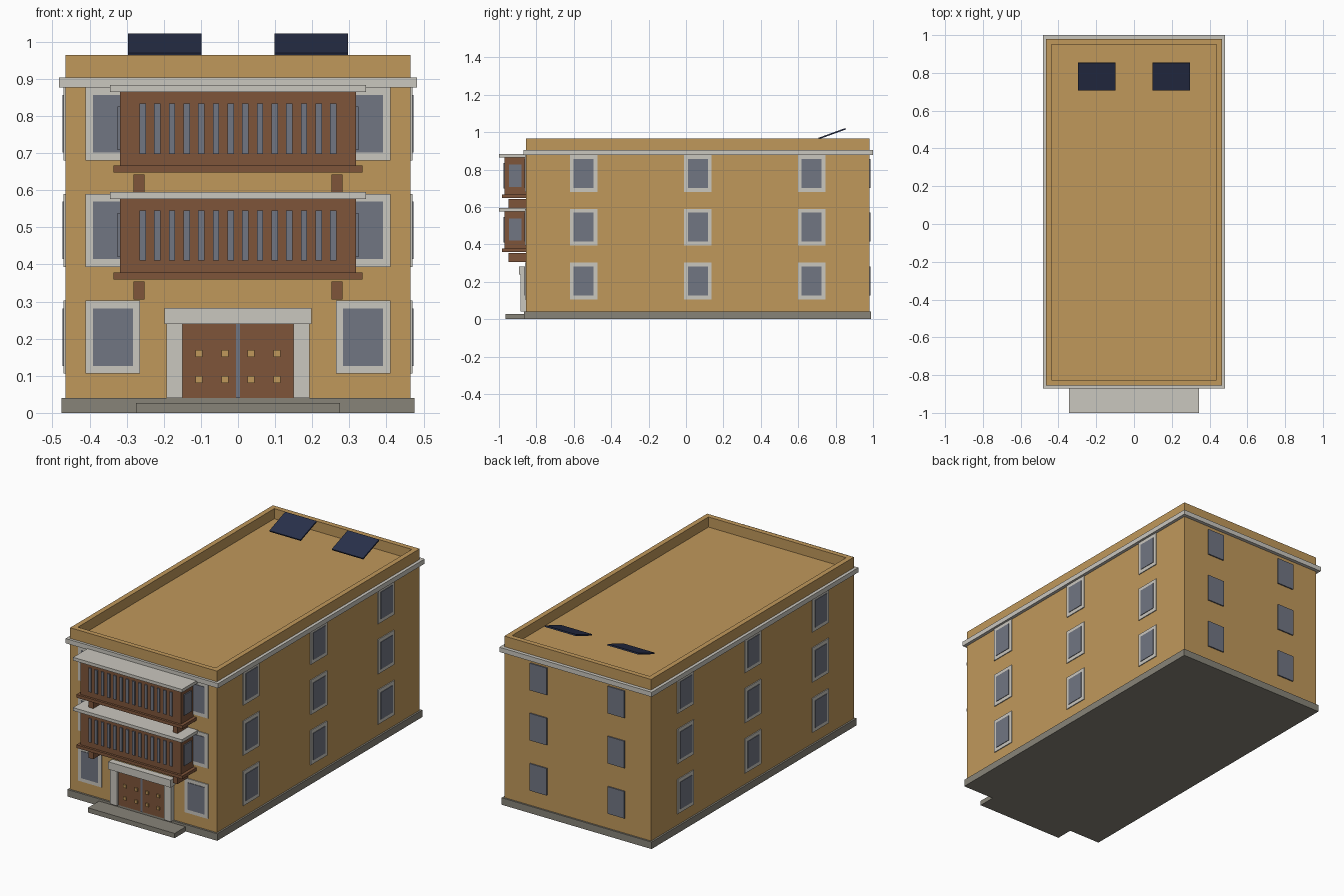
import bpy, math
from mathutils import Matrix

if "Cube" in bpy.data.objects:
    bpy.data.objects.remove(bpy.data.objects["Cube"])


def material(name, rgb):
    m = bpy.data.materials.new(name)
    m.diffuse_color = (*rgb, 1)
    m.use_nodes = True
    m.node_tree.nodes["Principled BSDF"].inputs["Base Color"].default_value = m.diffuse_color
    return m


OCHRE = material("ochre plaster", (0.53, 0.315, 0.105))
STONE = material("pale stone", (0.59, 0.57, 0.52))
BASE = material("grey plinth", (0.245, 0.23, 0.19))
WOOD = material("brown wood", (0.21, 0.09, 0.042))
GLASS = material("slate glass", (0.165, 0.18, 0.225))
NAVY = material("navy panel", (0.022, 0.03, 0.07))

FACES = [(0, 3, 2, 1), (4, 5, 6, 7), (0, 1, 5, 4), (1, 2, 6, 5), (2, 3, 7, 6), (3, 0, 4, 7)]


def box(name, x, y, z, mat):
    """Box from three (min, max) ranges."""
    corners = [(x[i], y[j], z[k]) for k in (0, 1) for i, j in ((0, 0), (1, 0), (1, 1), (0, 1))]
    mesh = bpy.data.meshes.new(name)
    mesh.from_pydata(corners, [], FACES)
    mesh.materials.append(mat)
    obj = bpy.data.objects.new(name, mesh)
    bpy.context.collection.objects.link(obj)
    return obj


def around(c, w):
    return (c - w / 2, c + w / 2)


X, Y0, Y1 = 0.465, -0.855, 0.98      # wall faces
ROOF, TOP, T = 0.907, 0.965, 0.029   # roof deck, parapet top, parapet thickness

# Main volume
box("plinth", (-0.475, 0.475), (-0.866, 0.99), (0, 0.04), BASE)
box("walls", (-X, X), (Y0, Y1), (0.04, ROOF), OCHRE)
box("cornice", (-0.483, 0.483), (-0.87, 1.0), (0.877, 0.904), STONE)
for s in (-1, 1):
    box("side_parapet", sorted((s * X, s * (X - T))), (Y0, Y1), (ROOF, TOP), OCHRE)
box("front_parapet", (-X + T, X - T), (Y0, Y0 + T), (ROOF, TOP), OCHRE)
box("back_parapet", (-X + T, X - T), (Y1 - T, Y1), (ROOF, TOP), OCHRE)

# Windows on three storeys: framed at front and sides, bare panes at the back
FW, FH, GW, GH = 0.147, 0.197, 0.107, 0.155
for zc in (0.204, 0.492, 0.779):
    fz, gz = around(zc, FH), around(zc, GH)
    for s in (-1, 1):
        xc = s * 0.337
        box("front_window_frame", around(xc, FW), (Y0 - 0.005, Y0), fz, STONE)
        box("front_window_pane", around(xc, GW), (Y0 - 0.008, Y0), gz, GLASS)
        box("back_window_pane", around(s * 0.246, GW), (Y1, Y1 + 0.007), gz, GLASS)
        for yc in (-0.548, 0.063, 0.672):
            box("side_window_frame", sorted((s * X, s * (X + 0.005))), around(yc, FW), fz, STONE)
            box("side_window_pane", sorted((s * X, s * (X + 0.008))), around(yc, GW), gz, GLASS)

# Enclosed balconies
for z in (0.36, 0.648):
    box("balcony_floor", (-0.336, 0.336), (-0.983, Y0), (z, z + 0.018), WOOD)
    box("balcony_body", (-0.318, 0.318), (-0.97, Y0), (z + 0.018, z + 0.217), WOOD)
    box("balcony_roof", (-0.345, 0.345), (-1.0, Y0), (z + 0.217, z + 0.235), STONE)
    for i in range(14):
        box("balcony_slot", around((i - 6.5) * 0.0395, 0.017), (-0.976, -0.97),
            (z + 0.05, z + 0.186), GLASS)
    for s in (-1, 1):
        box("balcony_side_pane", sorted((s * 0.318, s * 0.325)), (-0.947, -0.88),
            (z + 0.06, z + 0.178), GLASS)
        box("balcony_bracket", around(s * 0.267, 0.03), (-0.95, Y0), (z - 0.055, z - 0.006), WOOD)

# Entrance
box("entrance_step", (-0.275, 0.275), (-0.966, -0.86), (0, 0.027), BASE)
box("door_lintel", (-0.198, 0.198), (-0.892, Y0), (0.24, 0.283), STONE)
box("door_gap", (-0.005, 0.005), (-0.873, Y0), (0.04, 0.24), GLASS)
for s in (-1, 1):
    box("door_post", sorted((s * 0.149, s * 0.193)), (-0.884, Y0), (0.04, 0.24), STONE)
    box("door_leaf", sorted((s * 0.005, s * 0.149)), (-0.87, Y0), (0.04, 0.24), WOOD)
    for xc in (0.035, 0.105):
        for zc in (0.09, 0.16):
            box("door_stud", around(s * xc, 0.018), (-0.876, -0.87), around(zc, 0.018), OCHRE)

# Tilted solar panels
for s in (-1, 1):
    panel = box("solar_panel", (-0.099, 0.099), (-0.077, 0.077), (-0.004, 0.004), NAVY)
    panel.data.transform(Matrix.Translation((s * 0.198, 0.781, 0.992))
                         @ Matrix.Rotation(math.radians(20), 4, 'X'))
